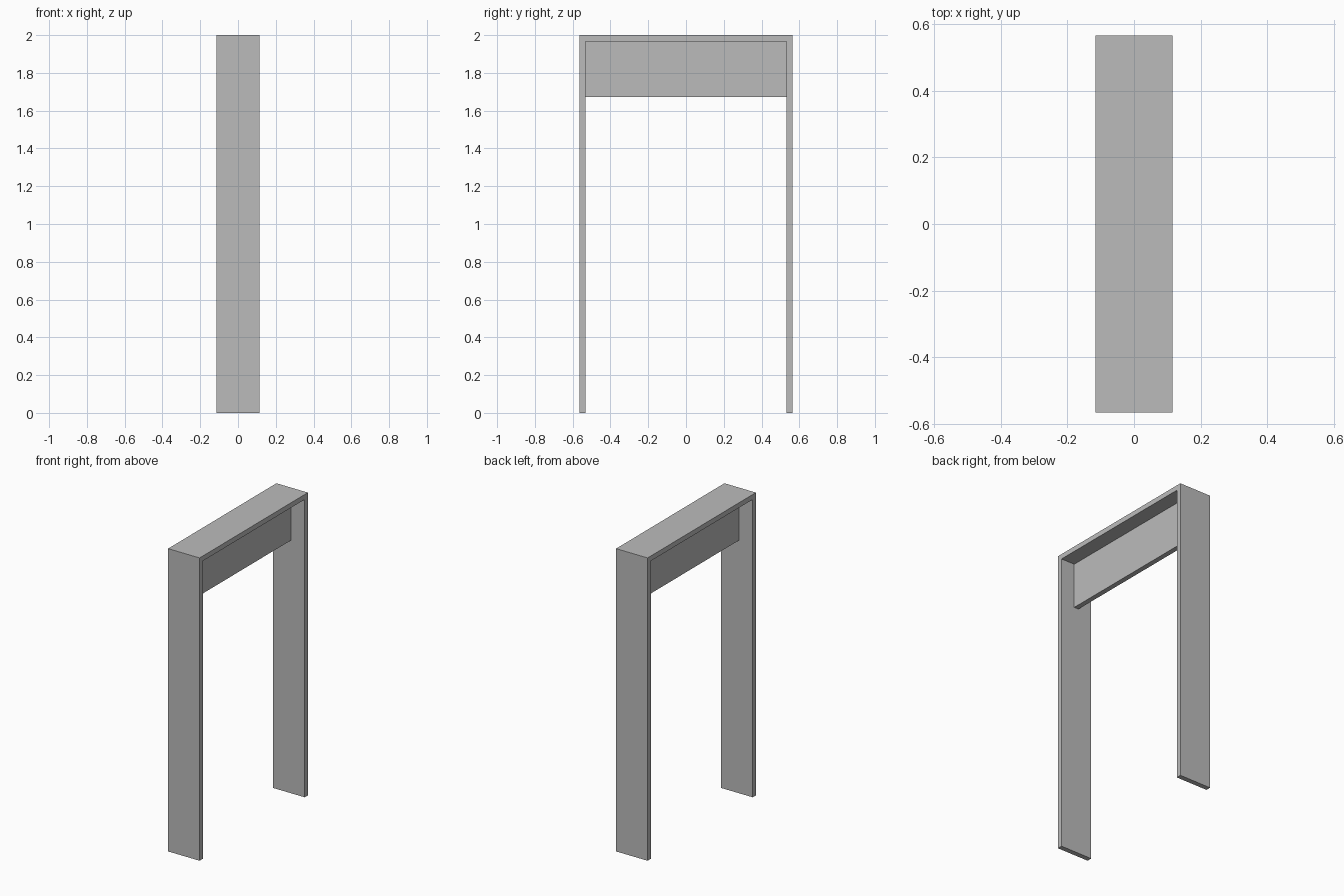
import bpy
import bmesh

cube = bpy.data.objects.get("Cube")
if cube:
    bpy.data.objects.remove(cube, do_unlink=True)

WIDTH = 0.23        # frame size along x
HALF = 0.565        # half the frame size along y
HEIGHT = 2.0
BOARD = 0.033       # board thickness
PANEL_BOTTOM = 1.672
INNER = HALF - BOARD
UNDERSIDE = HEIGHT - BOARD

grey = bpy.data.materials.new("plain grey")
grey.use_nodes = True
colour = (0.5, 0.5, 0.5, 1)
grey.diffuse_color = colour
grey.node_tree.nodes["Principled BSDF"].inputs["Base Color"].default_value = colour


def extrude_profile(name, profile, width):
    """Extrude a (y, z) outline along x, centred on x = 0."""
    bm = bmesh.new()
    face = bm.faces.new([bm.verts.new((-width / 2, y, z)) for y, z in profile])
    result = bmesh.ops.extrude_face_region(bm, geom=[face])
    verts = [v for v in result["geom"] if isinstance(v, bmesh.types.BMVert)]
    bmesh.ops.translate(bm, verts=verts, vec=(width, 0, 0))
    bmesh.ops.recalc_face_normals(bm, faces=bm.faces)
    mesh = bpy.data.meshes.new(name)
    bm.to_mesh(mesh)
    bm.free()
    mesh.materials.append(grey)
    obj = bpy.data.objects.new(name, mesh)
    bpy.context.collection.objects.link(obj)
    return obj


# Two legs and the top board, as one upside-down U
half_outline = [(HALF, HEIGHT), (HALF, 0), (INNER, 0), (INNER, UNDERSIDE)]
mirrored = [(-y, z) for y, z in reversed(half_outline)]
extrude_profile("table_frame", half_outline + mirrored, WIDTH)

# Thin upright panel centred under the top board
panel = [(-INNER, PANEL_BOTTOM), (INNER, PANEL_BOTTOM),
         (INNER, UNDERSIDE), (-INNER, UNDERSIDE)]
extrude_profile("apron_panel", panel, BOARD)
